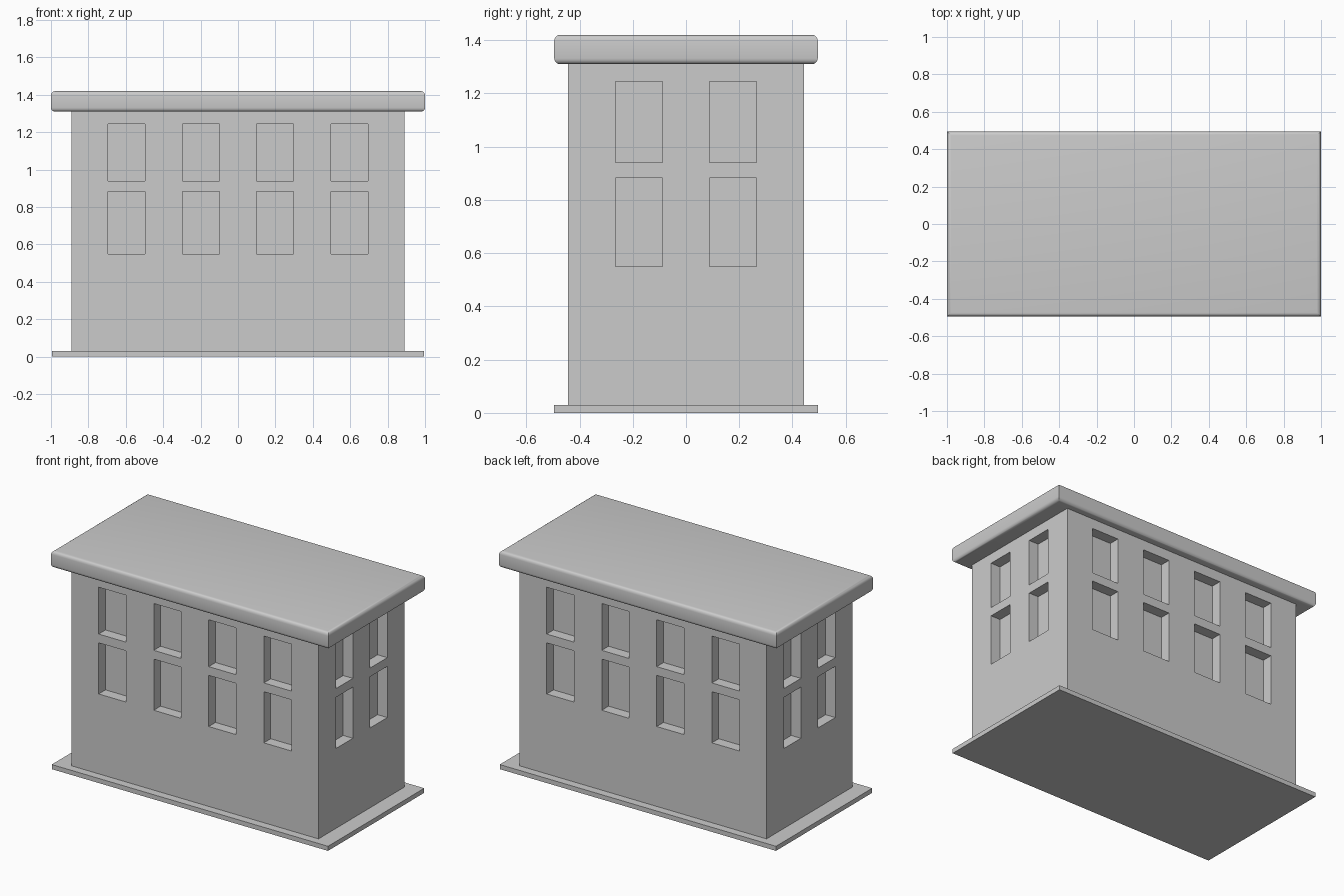
import bpy, bmesh
from mathutils import Matrix, Vector

if "Cube" in bpy.data.objects:
    bpy.data.objects.remove(bpy.data.objects["Cube"])


def add_box(bm, x0, x1, y0, y1, z0, z1):
    size = Vector((x1 - x0, y1 - y0, z1 - z0))
    mid = Vector((x0 + x1, y0 + y1, z0 + z1)) / 2
    bmesh.ops.create_cube(bm, size=1, matrix=Matrix.Translation(mid) @ Matrix.Diagonal((*size, 1)))


def finish(bm, name):
    mesh = bpy.data.meshes.new(name)
    bm.to_mesh(mesh)
    bm.free()
    obj = bpy.data.objects.new(name, mesh)
    bpy.context.collection.objects.link(obj)
    return obj


HX, HY, DEPTH = 0.89, 0.4425, 0.07
ROWS = [(0.55, 0.883), (0.94, 1.245)]

# Ground slab
bm = bmesh.new()
add_box(bm, -0.995, 0.995, -0.495, 0.495, 0, 0.03)
finish(bm, "base_slab")

# Building walls
bm = bmesh.new()
add_box(bm, -HX, HX, -HY, HY, 0.03, 1.31)
walls = finish(bm, "walls")

# Window recesses on all four sides
bm = bmesh.new()
for z0, z1 in ROWS:
    for s in (-1, 1):
        ya, yb = sorted((s * (HY - DEPTH), s * (HY + 0.1)))
        for x in (-0.595, -0.198, 0.198, 0.595):
            add_box(bm, x - 0.099, x + 0.099, ya, yb, z0, z1)
        xa, xb = sorted((s * (HX - DEPTH), s * (HX + 0.1)))
        for y in (-0.177, 0.177):
            add_box(bm, xa, xb, y - 0.088, y + 0.088, z0, z1)
cutter = finish(bm, "window_cutter")
cutter.hide_render = True
mod = walls.modifiers.new("windows", 'BOOLEAN')
mod.operation = 'DIFFERENCE'
mod.solver = 'EXACT'
mod.object = cutter
bpy.context.view_layer.objects.active = walls
walls.select_set(True)
bpy.ops.object.modifier_apply(modifier=mod.name)
bpy.data.objects.remove(cutter)
walls.select_set(False)

# Roof slab with rounded upper and lower rims, mitred at the corners
bm = bmesh.new()
add_box(bm, -1, 1, -0.495, 0.495, 1.31, 1.42)
rims = [e for e in bm.edges if abs(e.verts[0].co.z - e.verts[1].co.z) < 1e-4]
bmesh.ops.bevel(bm, geom=rims, offset=0.022, segments=4, profile=0.5, affect='EDGES')
roof = finish(bm, "roof")
bpy.context.view_layer.objects.active = roof
roof.select_set(True)
bpy.ops.object.shade_smooth_by_angle(angle=0.6)
